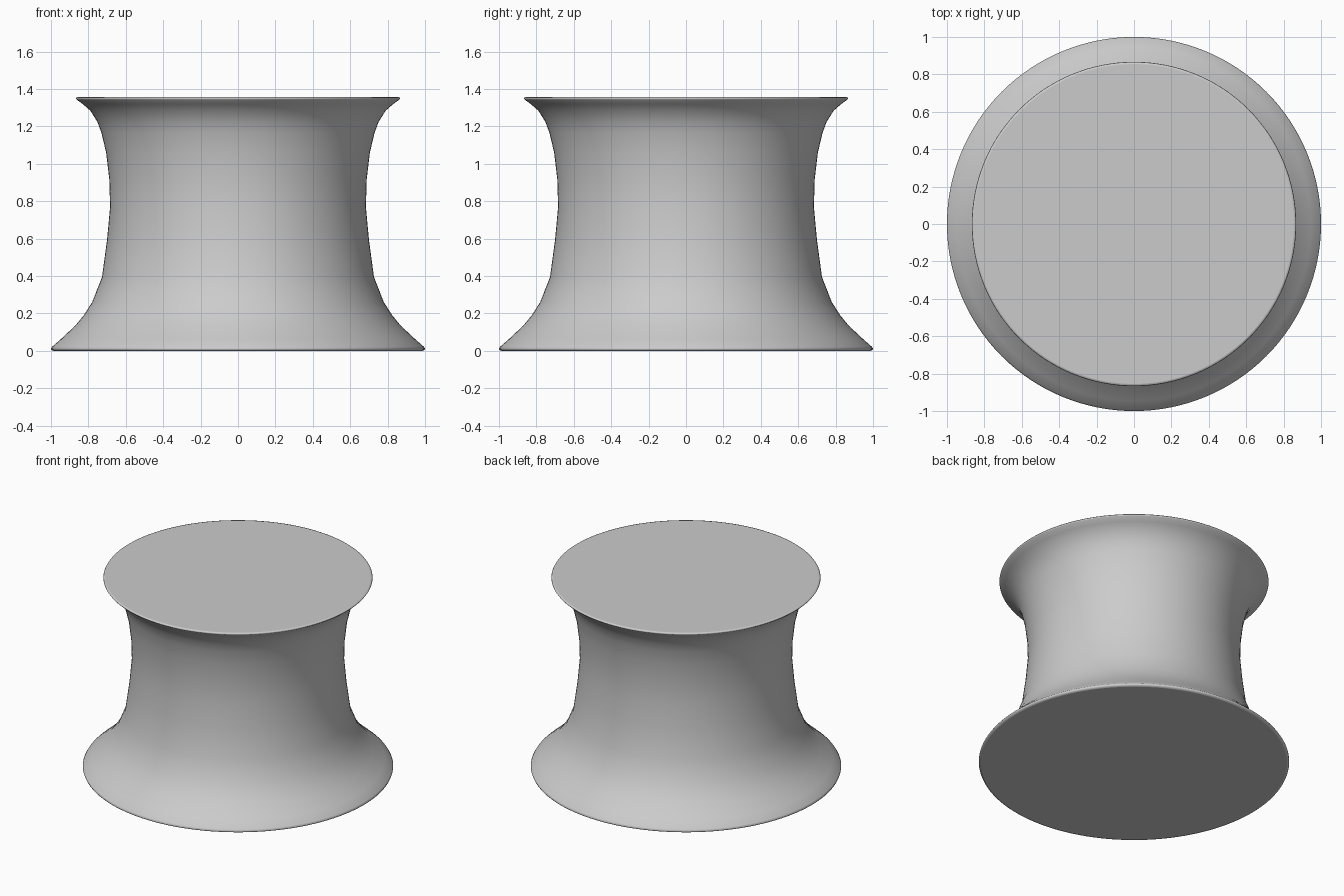
import bpy, bmesh, math

if "Cube" in bpy.data.objects:
    bpy.data.objects.remove(bpy.data.objects["Cube"])

# Waisted spool: profile of (radius, height) spun around z
profile = [(0.985, 0.0), (0.997, 0.004), (1.0, 0.012), (0.994, 0.022), (0.945, 0.065),
           (0.87, 0.135), (0.825, 0.19), (0.78, 0.26), (0.727, 0.395), (0.70, 0.595),
           (0.684, 0.77), (0.688, 0.915), (0.705, 1.06), (0.73, 1.165), (0.752, 1.225),
           (0.79, 1.285), (0.83, 1.32), (0.862, 1.343), (0.867, 1.35), (0.864, 1.355),
           (0.855, 1.357)]
SIDES = 128

bm = bmesh.new()
rings = [[bm.verts.new((r * math.cos(2 * math.pi * i / SIDES),
                        r * math.sin(2 * math.pi * i / SIDES), z)) for i in range(SIDES)]
         for r, z in profile]
for low, high in zip(rings, rings[1:]):
    for i in range(SIDES):
        j = (i + 1) % SIDES
        bm.faces.new((low[i], low[j], high[j], high[i])).smooth = True

# Flat end discs
bm.faces.new(rings[-1])
bm.faces.new(rings[0][::-1])

mesh = bpy.data.meshes.new("spool")
bm.to_mesh(mesh)
bm.free()
spool = bpy.data.objects.new("spool", mesh)
bpy.context.collection.objects.link(spool)

grey = bpy.data.materials.new("light_grey")
grey.diffuse_color = (0.6, 0.6, 0.6, 1)
grey.use_nodes = True
grey.node_tree.nodes["Principled BSDF"].inputs["Base Color"].default_value = grey.diffuse_color
mesh.materials.append(grey)
